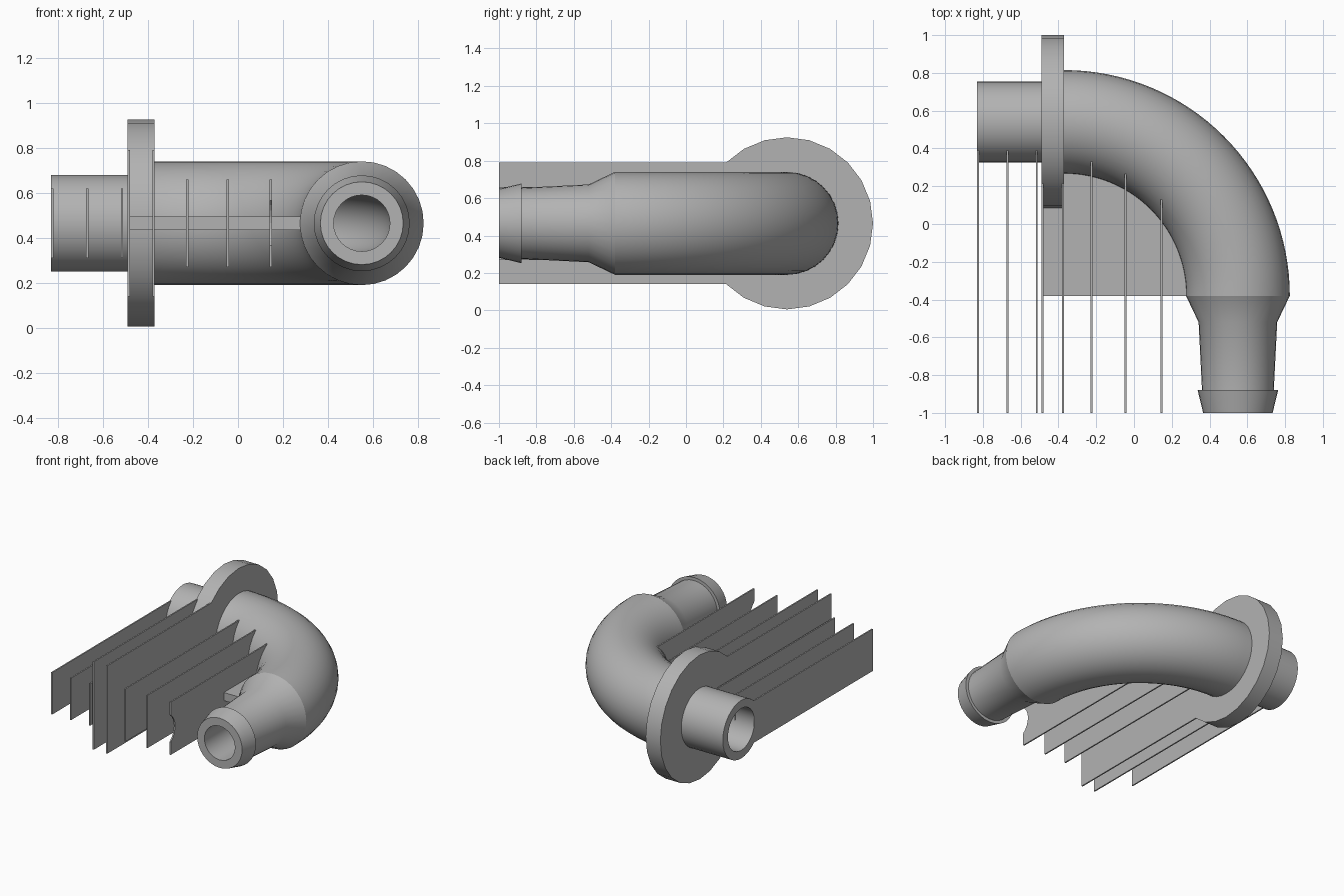
import bpy, bmesh, math
from mathutils import Vector

cube = bpy.data.objects.get("Cube")
if cube:
    bpy.data.objects.remove(cube)

AXIS_Z = 0.465                       # height of the pipe axis
BEND = Vector((-0.37, -0.38, AXIS_Z))  # centre of the bend
BEND_R = 0.92
BEND_LEN = BEND_R * math.pi / 2

grey = bpy.data.materials.new("plain grey")
grey.use_nodes = True
colour = (0.45, 0.45, 0.45, 1)
grey.diffuse_color = colour
grey.node_tree.nodes["Principled BSDF"].inputs["Base Color"].default_value = colour


def finish(name, bm, smooth=False):
    bmesh.ops.recalc_face_normals(bm, faces=bm.faces)
    mesh = bpy.data.meshes.new(name)
    bm.to_mesh(mesh)
    bm.free()
    mesh.materials.append(grey)
    obj = bpy.data.objects.new(name, mesh)
    bpy.context.collection.objects.link(obj)
    if smooth:
        bpy.ops.object.select_all(action='DESELECT')
        obj.select_set(True)
        bpy.context.view_layer.objects.active = obj
        bpy.ops.object.shade_smooth_by_angle(angle=math.radians(24))
    return obj


def axis_frame(s):
    """Point on the pipe axis and the outward direction, s measured from the bend start."""
    a = min(max(s / BEND_R, 0), math.pi / 2)
    out = Vector((math.sin(a), math.cos(a), 0))
    along = Vector((math.cos(a), -math.sin(a), 0))
    return BEND + out * BEND_R + along * (s - a * BEND_R), out


def sweep(name, profile, sides):
    """Closed loop of (distance, radius) carried round the pipe axis."""
    bm = bmesh.new()
    rings = []
    for s, r in profile:
        p, out = axis_frame(s)
        ring = []
        for i in range(sides):
            t = math.tau * i / sides
            ring.append(bm.verts.new(p + out * (r * math.cos(t)) + Vector((0, 0, r * math.sin(t)))))
        rings.append(ring)
    for k, ring in enumerate(rings):
        nxt = rings[(k + 1) % len(rings)]
        for i in range(sides):
            j = (i + 1) % sides
            bm.faces.new((ring[i], ring[j], nxt[j], nxt[i]))
    return finish(name, bm, True)


def prism(name, outline, depth):
    """Flat outline extruded along the depth vector."""
    bm = bmesh.new()
    face = bm.faces.new([bm.verts.new(p) for p in outline])
    new = bmesh.ops.extrude_face_region(bm, geom=[face])["geom"]
    bmesh.ops.translate(bm, vec=depth, verts=[v for v in new if isinstance(v, bmesh.types.BMVert)])
    return finish(name, bm)


# Inlet stub and flange
sweep("inlet_stub", [(-0.46, 0.215), (-0.1, 0.215), (-0.1, 0.155), (-0.46, 0.155)], 32)
sweep("flange", [(-0.12, 0.46), (0, 0.46), (0, 0.15), (-0.12, 0.15)], 24)

# Hollow elbow
STEPS = 32
stations = [BEND_LEN * k / STEPS for k in range(STEPS + 1)]
outer = [(s, 0.275) for s in stations]
inner = [(s, 0.155 - 0.03 * s / BEND_LEN) for s in reversed(stations)]
sweep("elbow", outer + inner, 32)

# Tapered outlet with a hose barb at its end
spout = [(0, 0.275), (0.14, 0.208), (0.5, 0.19), (0.5, 0.213), (0.62, 0.184), (0.62, 0.125), (0, 0.125)]
sweep("outlet_spout", [(BEND_LEN + d, r) for d, r in spout], 32)

# Horizontal web filling the inside of the bend
web = [(-0.49, BEND.y), (-0.49, 0.3), (BEND.x, 0.3)]
for k in range(25):
    a = math.pi / 2 * k / 24
    web.append((BEND.x + 0.7 * math.sin(a), BEND.y + 0.7 * math.cos(a)))
prism("web", [(x, y, AXIS_Z - 0.03) for x, y in web], Vector((0, 0, 0.06)))

# Upright fins: centre x, half height, back end
FINS = [(-0.825, 0.155, 0.39), (-0.67, 0.155, 0.39), (-0.515, 0.155, 0.39),
        (-0.485, 0.325, 0.215), (-0.375, 0.325, 0.215),
        (-0.225, 0.195, 0.33), (-0.045, 0.195, 0.265), (0.145, 0.195, 0.13)]
for n, (x, h, back) in enumerate(FINS):
    edge = [(-1, -h), (back, -h), (back, h), (-1, h)]
    if n == len(FINS) - 1:
        # Round notch in the front edge of the fin beside the outlet
        for k in range(9):
            t = math.radians(53 - 106 * k / 8)
            edge.append((-1.075 + 0.125 * math.cos(t), 0.125 * math.sin(t)))
    prism(f"fin_{n + 1}", [(x - 0.005, y, AXIS_Z + z) for y, z in edge], Vector((0.01, 0, 0)))
